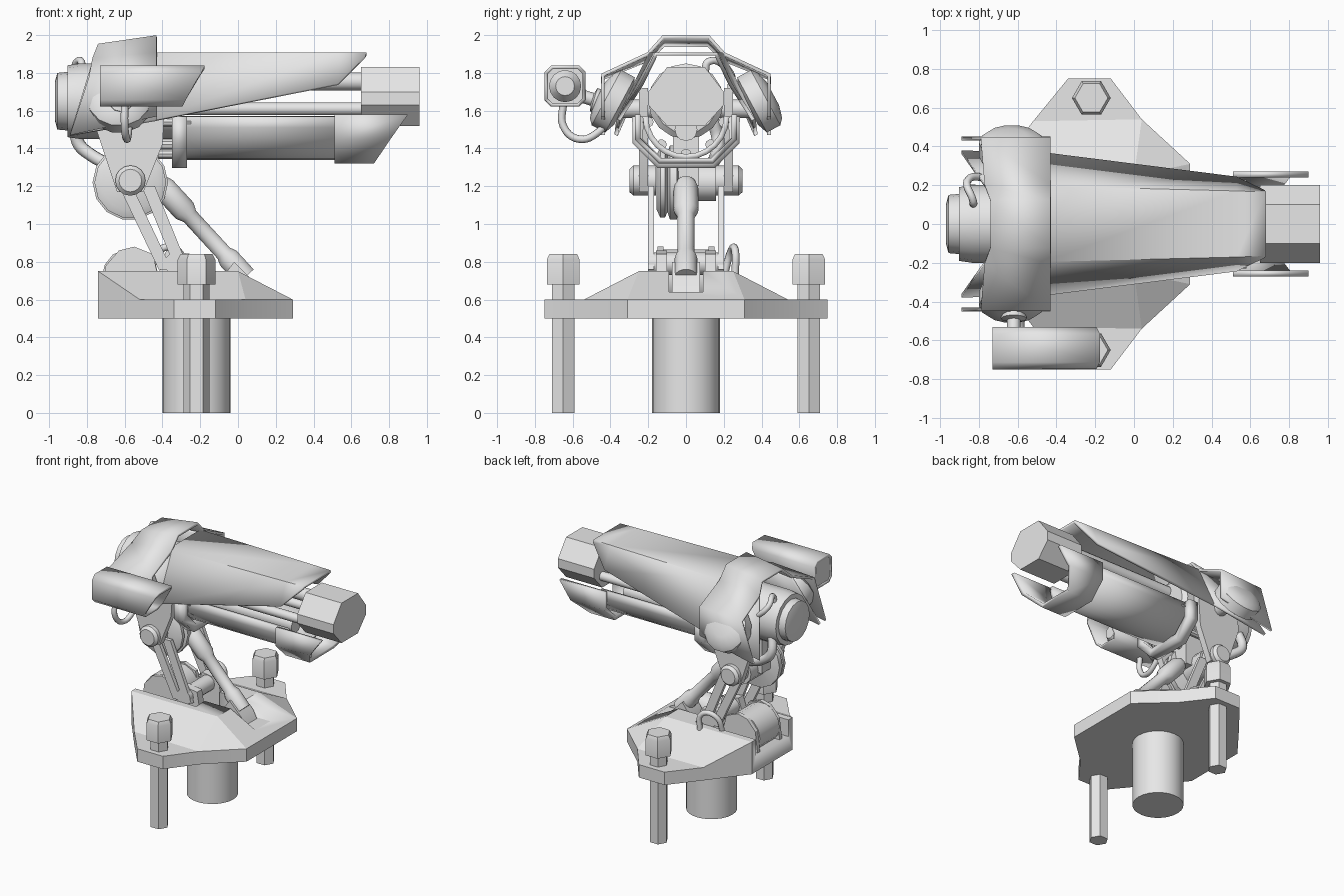
import bpy, bmesh, math
from mathutils import Vector

if "Cube" in bpy.data.objects:
    bpy.data.objects.remove(bpy.data.objects["Cube"])

grey = bpy.data.materials.new("plain_grey")
grey.diffuse_color = (0.8, 0.8, 0.8, 1)
grey.use_nodes = True
grey.node_tree.nodes["Principled BSDF"].inputs["Base Color"].default_value = grey.diffuse_color


def build(name, verts, faces, angle=30, thick=0):
    me = bpy.data.meshes.new(name)
    me.from_pydata([tuple(v) for v in verts], [], faces)
    bm = bmesh.new()
    bm.from_mesh(me)
    bmesh.ops.recalc_face_normals(bm, faces=bm.faces)
    bm.to_mesh(me)
    bm.free()
    me.materials.append(grey)
    ob = bpy.data.objects.new(name, me)
    bpy.context.collection.objects.link(ob)
    bpy.ops.object.select_all(action='DESELECT')
    ob.select_set(True)
    bpy.context.view_layer.objects.active = ob
    bpy.ops.object.shade_smooth_by_angle(angle=math.radians(angle))
    if thick:
        m = ob.modifiers.new("thickness", 'SOLIDIFY')
        m.thickness, m.offset = thick, 0
    return ob


def loft(name, rows, closed=False, caps=False, angle=30, thick=0):
    """Skin equal-length rows of points."""
    n = len(rows[0])
    verts = [p for r in rows for p in r]
    faces = [(i*n+j, i*n+(j+1) % n, (i+1)*n+(j+1) % n, (i+1)*n+j)
             for i in range(len(rows)-1) for j in range(n if closed else n-1)]
    if caps:
        faces += [tuple(range(n)), tuple(range(len(verts)-n, len(verts)))]
    return build(name, verts, faces, angle, thick)


def lathe(name, start, end, profile, sides=16, turn=0.0, angle=35):
    """Turned solid; profile holds (fraction along axis, radius)."""
    a, b = Vector(start), Vector(end)
    d = (b - a).normalized()
    u = d.cross(Vector((0, 0, 1)) if abs(d.z) < .9 else Vector((0, 1, 0))).normalized()
    v = d.cross(u)
    ang = [turn + 2*math.pi*k/sides for k in range(sides)]
    rows = [[a.lerp(b, t) + (u*math.cos(q) + v*math.sin(q))*r for q in ang] for t, r in profile]
    return loft(name, rows, True, True, angle)


def rod(name, start, end, r, sides=16, turn=0.0):
    return lathe(name, start, end, [(0, r), (1, r)], sides, turn)


def plate(name, xz, y0, y1):
    """Side profile (x, z) pushed out along y."""
    return loft(name, [[(x, y, z) for x, z in xz] for y in (y0, y1)], True, True)


def mirrored(half):
    """Row of (x, y, z) from the top outward, mirrored to -y."""
    return [(x, -y, z) for x, y, z in reversed(half)] + list(half)


def hose(name, pts, r):
    cu = bpy.data.curves.new(name, 'CURVE')
    cu.dimensions = '3D'
    cu.bevel_depth, cu.bevel_resolution, cu.resolution_u = r, 2, 6
    sp = cu.splines.new('BEZIER')
    sp.bezier_points.add(len(pts)-1)
    for bp, p in zip(sp.bezier_points, pts):
        bp.co = p
        bp.handle_left_type = bp.handle_right_type = 'AUTO'
    cu.materials.append(grey)
    bpy.context.collection.objects.link(bpy.data.objects.new(name, cu))


# Base plate: outline with side lobes, raised deck and sloped shoulders
out = [(.29, .31, .6), (.04, .54, .6), (-.12, .75, .6), (-.34, .75, .6), (-.52, .53, .6), (-.74, .25, .75)]
ring = out + [(x, -y, z) for x, y, z in reversed(out)]
verts = ring + [(x, y, .5) for x, y, z in ring] + [(0, .25, .75), (0, -.25, .75)]
faces = [(i, (i+1) % 12, 12+(i+1) % 12, 12+i) for i in range(12)]
faces += [tuple(range(12, 24)), (1, 2, 3, 4), (10, 9, 8, 7), (24, 1, 4, 5), (25, 10, 7, 6),
          (0, 1, 24), (11, 10, 25), (0, 11, 25, 24), (24, 25, 6, 5)]
base = build("base_plate", verts, faces, 20)

# Recess and piston slot in the deck
for name, x0, x1, w, z0 in (("recess_cutter", -.9, -.22, .2, .62), ("slot_cutter", -.3, .3, .09, .64)):
    cut = plate(name, [(x0, z0), (x1, z0), (x1, 1), (x0, 1)], -w, w)
    cut.hide_render = True
    m = base.modifiers.new(name, 'BOOLEAN')
    m.object, m.operation, m.solver = cut, 'DIFFERENCE', 'EXACT'
    bpy.context.view_layer.objects.active = base
    bpy.ops.object.modifier_apply(modifier=m.name)
    bpy.data.objects.remove(cut)

# Post and anchor bolts
rod("centre_post", (-.22, 0, 0), (-.22, 0, .51), .18, 24)
for s in (-1, 1):
    y = s*.65
    rod("anchor_shaft", (-.22, y, 0), (-.22, y, .7), .068, 6)
    lathe("anchor_head", (-.22, y, .68), (-.22, y, .84), [(0, .1), (.82, .1), (1, .085)], 6)

# Lower drive in the recess
rod("lower_motor", (-.57, -.12, .72), (-.57, .12, .72), .15, 14)
rod("lower_pivot", (-.33, -.2, .79), (-.33, .2, .79), .06, 12)
for s in (-1, 1):
    plate("pivot_lug", [(-.46, .62), (-.2, .62), (-.24, .84), (-.38, .86)], s*.1, s*.16)
    plate("drive_guard", [(-.72, .62), (-.7, .78), (-.63, .86), (-.55, .88), (-.45, .84), (-.4, .62)], s*.12, s*.15)
hose("base_hose", [(-.3, .26, .72), (-.32, .26, .86), (-.42, .24, .86), (-.46, .2, .72)], .02)

# Arm: twin bars each side
for s in (-1, 1):
    for x0, x1 in ((-.63, -.42), (-.51, -.33)):
        plate("arm_bar", [(x0, 1.2), (x0+.07, 1.2), (x1+.07, .76), (x1, .76)], s*.17, s*.2)
    lathe("elbow_cap", (-.57, s*.16, 1.23), (-.57, s*.3, 1.23), [(0, .08), (.85, .08), (1, .06)])

# Elbow motor with pulleys
lathe("elbow_motor", (-.57, -.155, 1.22), (-.57, .16, 1.22),
      [(0, .15), (.06, .19), (.14, .19), (.18, .16), (.22, .2), (.34, .2), (.4, .1), (1, .1)], 14)
plate("elbow_block", [(-.7, 1.2), (-.42, 1.2), (-.42, 1.5), (-.7, 1.5)], -.07, .07)

# Diagonal piston
lathe("piston", (-.42, 0, 1.22), (.04, 0, .72),
      [(0, .05), (.06, .065), (.3, .065), (.36, .045), (.75, .045), (.8, .06), (1, .06)], 14)
plate("piston_foot", [(-.1, .62), (.12, .62), (.08, .7), (-.02, .8), (-.08, .72)], -.075, .075)

# Yoke carrying the upper assembly
for s in (-1, 1):
    plate("yoke_plate", [(-.74, 1.72), (-.75, 1.5), (-.64, 1.17), (-.5, 1.17), (-.4, 1.42), (-.38, 1.72)],
          s*.2, s*.25)
rod("yoke_axle", (-.58, -.42, 1.61), (-.58, .42, 1.61), .05, 12)

# Main body with stepped rear cap
lathe("main_body", (-.97, 0, 1.65), (-.3, 0, 1.65),
      [(0, .1), (.02, .15), (.1, .155), (.1, .19), (.2, .2), (.96, .2), (1, .17)], 16)
hose("rear_hose", [(-.84, .14, 1.56), (-.85, .17, 1.44), (-.77, .16, 1.36), (-.64, .12, 1.3)], .035)
hose("cap_hose", [(-.83, .1, 1.8), (-.83, .12, 1.86), (-.86, .22, 1.82), (-.74, .24, 1.7)], .02)

# Upper barrel: tubes and muzzle block
rod("upper_tube", (-.32, 0, 1.755), (.67, 0, 1.755), .048, 12)
for s in (-1, 1):
    rod("side_tube", (-.32, s*.1, 1.61), (.67, s*.1, 1.61), .034, 12)
sec = [(.1, 1.83), (.2, 1.7), (.2, 1.63), (.1, 1.52)]
sec += [(-y, z) for y, z in reversed(sec)]
loft("muzzle_block", [[(x, y, z) for y, z in sec] for x in (.65, .96)], True, True)

# Lower trough barrel: rounded shell, collar and slanted muzzle
arc = [(.215*math.cos(math.pi*k/12), 1.57-.215*math.sin(math.pi*k/12)) for k in range(13)]
loft("trough_shell", [[(x, y, z) for y, z in arc] for x in (-.3, .58)], thick=.03)
trough = [(.255, 1.58), (.255, 1.45), (.14, 1.335), (-.14, 1.335), (-.255, 1.45), (-.255, 1.58)]
loft("trough_muzzle", [[(.51, y, z) for y, z in trough], [(.71+(z-1.32)*.73, y, z) for y, z in trough]], thick=.03)
loft("trough_collar", [[(x, y, z-.012) for y, z in trough] for x in (-.35, -.27)], thick=.06)
for y, z in ((0, 1.37), (.13, 1.42), (-.13, 1.42), (.2, 1.54), (-.2, 1.54)):
    rod("trough_rod", (-.5, y, z), (-.25, y, z), .028, 10)
rod("trough_core", (-.3, 0, 1.5), (.5, 0, 1.5), .06, 12)

# Tapered barrel cover, open underneath
cover = [[(-.46, .19, 1.9), (-.46, .36, 1.545)],
         [(.53, .165, 1.9), (.53, .235, 1.74)],
         [(.68, .16, 1.9), (.675, .165, 1.885)]]
loft("barrel_cover", [mirrored(r) for r in cover], thick=.02)

# Rear hood with swept-back cheeks
hood = [[(-.43, .12, 1.99), (-.43, .2, 1.9), (-.43, .44, 1.79), (-.43, .44, 1.57)],
        [(-.74, .12, 1.945), (-.77, .2, 1.87), (-.79, .44, 1.77), (-.89, .44, 1.47)]]
loft("rear_hood", [mirrored(r) for r in hood], thick=.02, angle=20)
for s in (-1, 1):
    # Cheek inner wall and tilted side drum
    loft("cheek_wall", [[(-.43, s*.2, 1.88), (-.43, s*.36, 1.55)], [(-.77, s*.2, 1.86), (-.89, s*.37, 1.47)]],
         thick=.02)
    lathe("side_drum", (-.63, s*.33, 1.62), (-.63, s*.46, 1.69),
          [(0, .11), (.15, .17), (.7, .17), (.88, .14), (1, .07)], 14)

# Side sensor: chamfered hooded box, lens, mount and cable
c = .03
box = [(-.74, 1.63+c), (-.74+c, 1.63), (-.54-c, 1.63), (-.54, 1.63+c),
       (-.54, 1.83-c), (-.54-c, 1.83), (-.74+c, 1.83), (-.74, 1.83-c)]
loft("sensor_box", [[(-.73, y, z) for y, z in box], [(-.3+(z-1.62)*.59, y, z) for y, z in box]],
     True, thick=.02)
loft("sensor_core", [[(x, y, z) for y, z in box] for x in (-.725, -.42)], True, True)
lathe("sensor_lens", (-.44, -.64, 1.73), (-.32, -.64, 1.73), [(0, .085), (.6, .085), (1, .05)])
lathe("sensor_mount", (-.62, -.56, 1.68), (-.62, -.4, 1.63), [(0, .035), (.4, .035), (.45, .065), (1, .065)], 12)
hose("sensor_cable", [(-.6, -.65, 1.64), (-.6, -.65, 1.52), (-.59, -.57, 1.45), (-.58, -.46, 1.49),
                      (-.58, -.4, 1.58)], .02)
